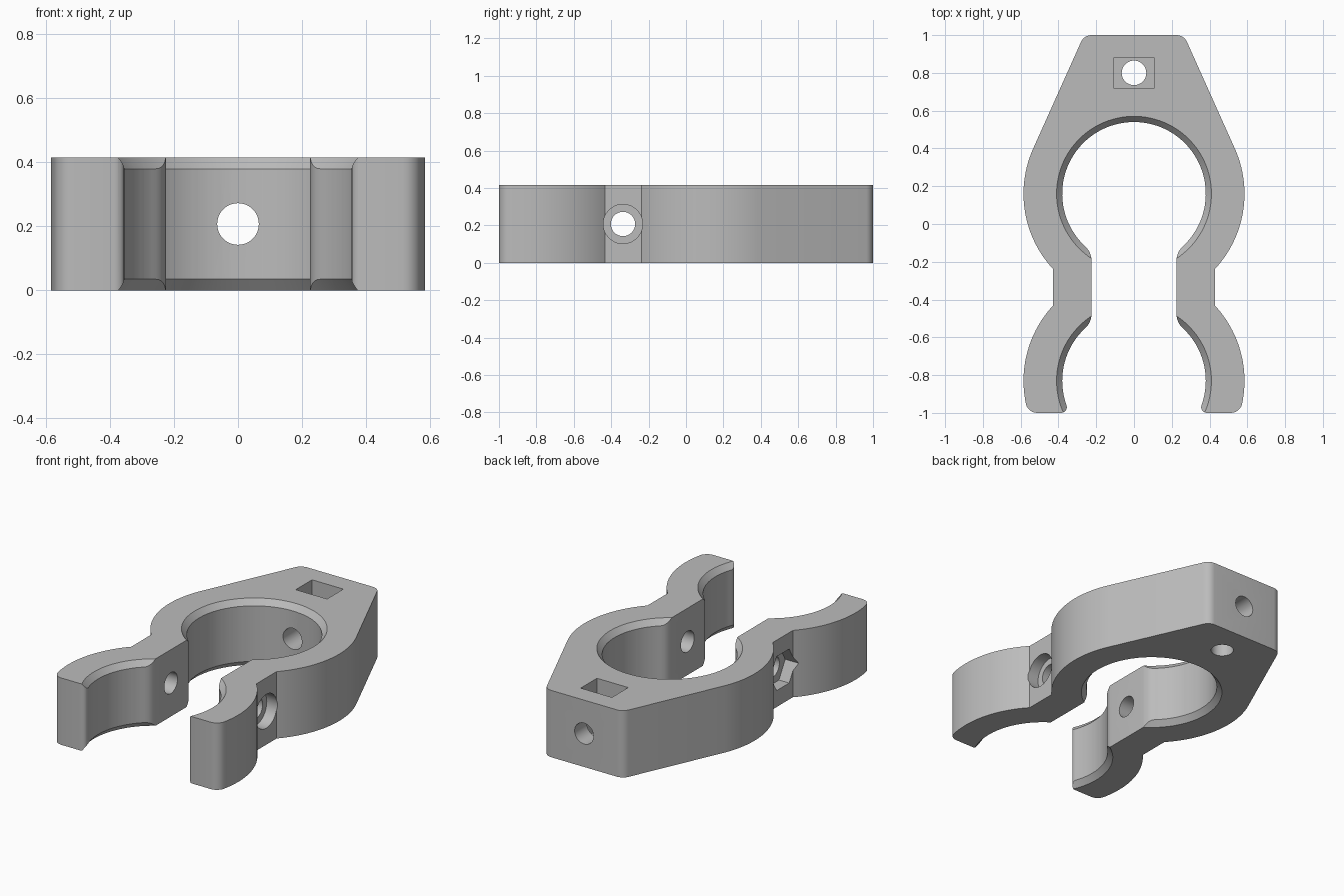
import bpy, bmesh
from math import sin, cos, atan2, acos, sqrt, pi
from mathutils import Matrix

if "Cube" in bpy.data.objects:
    bpy.data.objects.remove(bpy.data.objects["Cube"], do_unlink=True)

H = 0.415                       # thickness
MID = H / 2
R_OUT, R_IN = 0.585, 0.38       # outer and inner radii of both rings
RING_Y, JAW_Y = 0.16, -0.83     # ring centres
NECK_IN, NECK_OUT = 0.225, 0.43
NECK_Y, LUG_Y = -0.337, 0.80
BORE = 0.065

grey = bpy.data.materials.new("plain_grey")
grey.use_nodes = True
grey.diffuse_color = (0.5, 0.5, 0.5, 1)
grey.node_tree.nodes["Principled BSDF"].inputs["Base Color"].default_value = (0.5, 0.5, 0.5, 1)


def arc(cx, cy, r, a0, a1):
    n = max(6, int(abs(a1 - a0) * r * 40))
    return [(cx + r * cos(a0 + (a1 - a0) * i / n),
             cy + r * sin(a0 + (a1 - a0) * i / n)) for i in range(n + 1)]


def half_outline():
    """Right half of the clamp, from the lug down the outside and back up the inside."""
    f = 0.06                                        # outer corner rounding
    slope = atan2(0.24, 0.535)                      # normal of the tapered side
    top_x = (R_OUT - f - sin(slope) * (1 - f - RING_Y)) / cos(slope)
    neck = acos(NECK_OUT / R_OUT)
    dy = -1 + f - JAW_Y
    dx = sqrt((R_OUT - f) ** 2 - dy ** 2)
    heel = atan2(dy, dx)
    t = 0.03                                        # jaw tip rounding
    ty = -1 + t - JAW_Y
    tx = sqrt((R_IN + t) ** 2 - ty ** 2)
    tip = atan2(ty, tx)
    g = 0.1                                         # neck rounding
    gy = sqrt((R_IN + g) ** 2 - (NECK_IN + g) ** 2)
    throat = atan2(gy, NECK_IN + g)
    pts = arc(top_x, 1 - f, f, pi / 2, slope)
    pts += arc(0, RING_Y, R_OUT, slope, -neck)
    pts += arc(0, JAW_Y, R_OUT, neck, heel)
    pts += arc(dx, -1 + f, f, heel, -pi / 2)
    pts += arc(tx, -1 + t, t, -pi / 2, tip - pi)
    pts += arc(0, JAW_Y, R_IN, tip, throat)
    pts += arc(NECK_IN + g, JAW_Y + gy, g, throat + pi, pi)
    pts += arc(NECK_IN + g, RING_Y - gy, g, pi, pi - throat)
    pts += arc(0, RING_Y, R_IN, -throat, pi / 2)
    return pts


def new_object(name, bm):
    mesh = bpy.data.meshes.new(name)
    bmesh.ops.recalc_face_normals(bm, faces=bm.faces)
    bm.to_mesh(mesh)
    bm.free()
    mesh.materials.append(grey)
    obj = bpy.data.objects.new(name, mesh)
    bpy.context.collection.objects.link(obj)
    return obj


# Clamp body: mirrored outline, extruded upwards
right = half_outline()
loop = right + [(-x, y) for x, y in reversed(right[:-1])]
bm = bmesh.new()
verts = [bm.verts.new((x, y, 0)) for x, y in loop]
bmesh.ops.remove_doubles(bm, verts=verts, dist=1e-4)
face = bm.faces.new([v for v in verts if v.is_valid])
up = bmesh.ops.extrude_face_region(bm, geom=[face])["geom"]
bmesh.ops.translate(bm, verts=[v for v in up if isinstance(v, bmesh.types.BMVert)], vec=(0, 0, H))
clamp = new_object("clamp_body", bm)
bpy.context.view_layer.objects.active = clamp
clamp.select_set(True)


def cut(bm):
    cutter = new_object("cutter", bm)
    cutter.hide_render = True
    mod = clamp.modifiers.new("cut", 'BOOLEAN')
    mod.operation, mod.solver, mod.object = 'DIFFERENCE', 'EXACT', cutter
    bpy.ops.object.modifier_apply(modifier=mod.name)
    bpy.data.objects.remove(cutter, do_unlink=True)


def cut_round(axis, start, end, r1, r2=None, sides=48):
    """Cut a straight or tapered plug running from start to end along an axis."""
    bm = bmesh.new()
    length = sum(e - s for s, e in zip(start, end))
    turn = {'X': Matrix.Rotation(pi / 2, 4, 'Y'),
            'Y': Matrix.Rotation(-pi / 2, 4, 'X'),
            'Z': Matrix.Identity(4)}[axis]
    centre = [(s + e) / 2 for s, e in zip(start, end)]
    bmesh.ops.create_cone(bm, cap_ends=True, segments=sides, radius1=r1,
                          radius2=r1 if r2 is None else r2, depth=length,
                          matrix=Matrix.Translation(centre) @ turn)
    cut(bm)


# Chamfers on the inner rims of both rings
for y in (RING_Y, JAW_Y):
    cut_round('Z', (0, y, H - 0.07), (0, y, H + 0.035), 0.35, 0.44, 128)
    cut_round('Z', (0, y, -0.035), (0, y, 0.07), 0.44, 0.35, 128)

# Lug: nut slot, horizontal bore and vertical bore
bm = bmesh.new()
bmesh.ops.create_cube(bm, size=1, matrix=Matrix.Translation((0, LUG_Y, 0.34))
                      @ Matrix.Diagonal((0.215, 0.16, 0.5, 1)))
cut(bm)
cut_round('Y', (0, 0.3, MID), (0, 1.1, MID), BORE)
cut_round('Z', (0, LUG_Y, -0.1), (0, LUG_Y, H + 0.1), BORE)

# Neck: cross bore, round screw seat on the left, hexagonal nut seat on the right
seat = NECK_OUT - 0.07
cut_round('X', (-0.7, NECK_Y, MID), (0.7, NECK_Y, MID), BORE)
cut_round('X', (seat, NECK_Y, MID), (0.7, NECK_Y, MID), 0.105)
cut_round('X', (-0.7, NECK_Y, MID), (-seat, NECK_Y, MID), 0.122, sides=6)

bpy.ops.object.shade_smooth_by_angle(angle=0.5)
